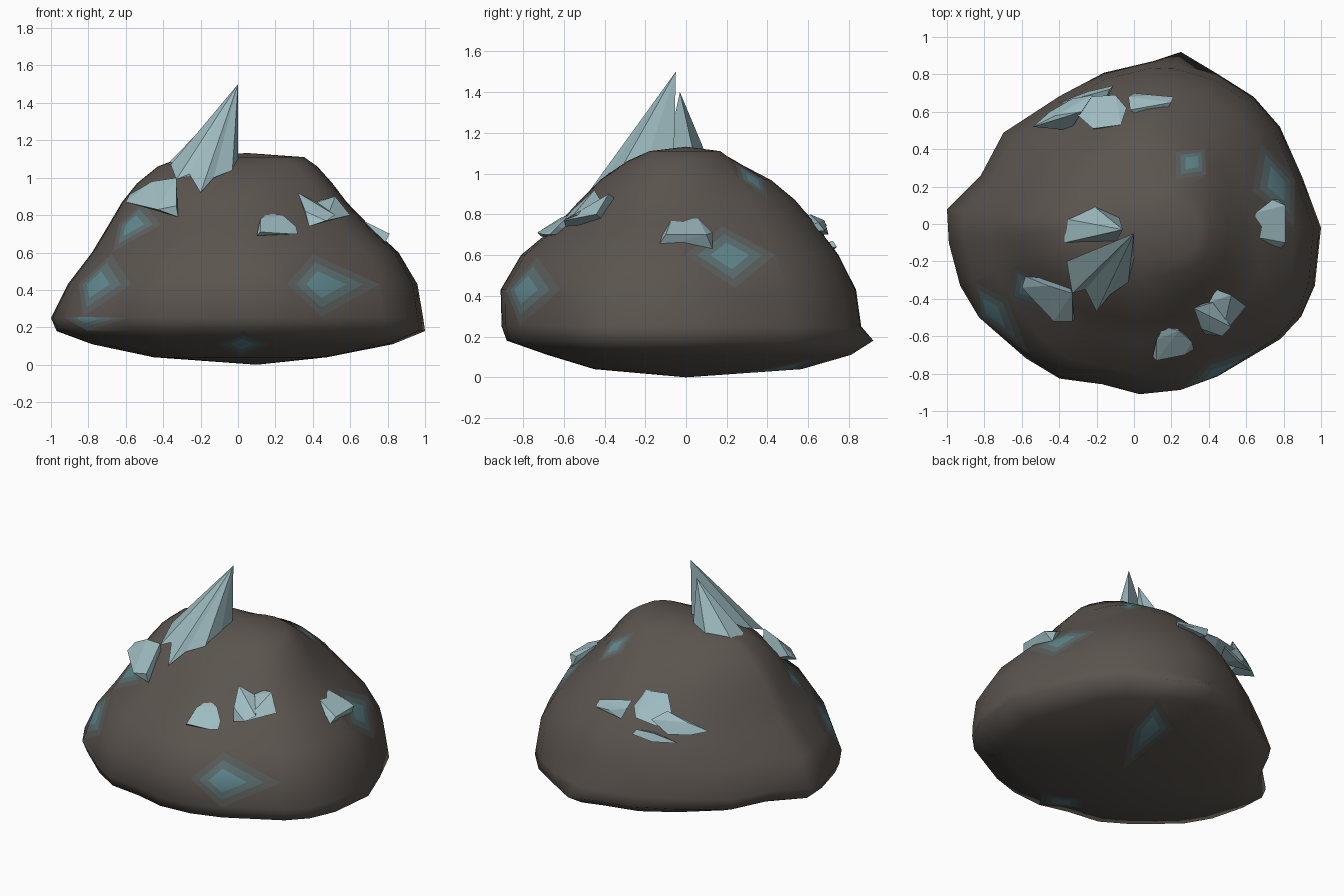
import bpy, bmesh, math
from mathutils import Vector

if "Cube" in bpy.data.objects:
    bpy.data.objects.remove(bpy.data.objects["Cube"])


def material(name, rgb):
    m = bpy.data.materials.new(name)
    m.diffuse_color = (*rgb, 1)
    m.use_nodes = True
    m.node_tree.nodes["Principled BSDF"].inputs["Base Color"].default_value = m.diffuse_color
    return m


stone = material("dark_stone", (0.105, 0.09, 0.078))
stain_tones = [material("stain_edge", (0.105, 0.115, 0.11)),
               material("stain_mid", (0.11, 0.165, 0.17)),
               material("stain_core", (0.12, 0.25, 0.275))]
crystal = material("pale_crystal", (0.34, 0.5, 0.53))


def finish(bm, name, mats, smooth):
    bmesh.ops.recalc_face_normals(bm, faces=bm.faces[:])
    me = bpy.data.meshes.new(name)
    bm.to_mesh(me)
    bm.free()
    for m in mats:
        me.materials.append(m)
    for p in me.polygons:
        p.use_smooth = smooth
    ob = bpy.data.objects.new(name, me)
    bpy.context.collection.objects.link(ob)
    return ob


# Rock: plan outline scaled by four side profiles blended around the mound
OUTLINE = [(1, -.02), (.9, .25), (.78, .52), (.64, .68), (.45, .8), (.25, .92),
           (.1, .87), (-.16, .81), (-.4, .69), (-.7, .49), (-.82, .26), (-1, .08),
           (-.99, -.1), (-.93, -.33), (-.83, -.5), (-.58, -.72), (-.4, -.83),
           (-.17, -.86), (.03, -.91), (.25, -.89), (.45, -.82), (.79, -.62),
           (.9, -.5), (.97, -.33)]
# z, then reach towards +x, +y, -x, -y
RINGS = [(.04, .47, .54, .45, .45), (.11, .82, .76, .78, .68),
         (.18, .99, .86, .97, .88), (.25, .98, .85, 1, .905),
         (.43, .95, .825, .91, .91), (.60, .85, .74, .78, .81),
         (.75, .69, .63, .69, .63), (.87, .575, .53, .62, .52),
         (.97, .5, .41, .54, .42), (1.06, .42, .23, .43, .29),
         (1.11, .35, .12, .3, .16)]
WIDEST = (.99, .86, 1, .91)


def blend(vals, x, y):
    a = vals[0] if x > 0 else vals[2]
    b = vals[1] if y > 0 else vals[3]
    return (a * x * x + b * y * y) / (x * x + y * y)


bm = bmesh.new()
rows = []
for z, *reach in RINGS:
    row = []
    for x, y in OUTLINE:
        s = blend(reach, x, y) / blend(WIDEST, x, y)
        if y > .9 and z > .2:        # the back point juts out only at the rim
            s *= .94
        row.append(bm.verts.new((x * s, y * s, z)))
    rows.append(row)
n = len(OUTLINE)
for a, b in zip(rows, rows[1:]):
    for i in range(n):
        j = (i + 1) % n
        bm.faces.new((a[i], a[j], b[j], b[i]))
for row, tip in ((rows[0], (.1, 0, 0)), (rows[-1], (.05, 0, 1.132))):
    c = bm.verts.new(tip)
    for i in range(n):
        bm.faces.new((row[i], row[(i + 1) % n], c))

# Teal stains: nested diamonds cut around rock corners, brighter inwards
STAINS = [(-.8, -.48, .43), (-.8, -.48, .25), (.43, -.78, .43), (.3, .3, .97),
          (.77, .27, .6), (-.6, -.42, .75), (.3, .5, .06), (0, -.6, .06)]
corners = bm.verts[:]
for s in STAINS:
    v = min(corners, key=lambda c: (c.co - Vector(s)).length)
    for tone, fac in enumerate((.95, .72, .6)):
        mids = {bmesh.utils.edge_split(e, v, fac)[1] for e in list(v.link_edges)}
        for f in list(v.link_faces):
            pair = [q for q in f.verts if q in mids]
            if len(pair) == 2 and len(f.verts) > 3:
                bmesh.utils.face_split(f, pair[0], pair[1])
        for f in v.link_faces:
            f.material_index = tone + 1
finish(bm, "rock_mound", [stone] + stain_tones, True)


# Crystals: faceted hulls rooted in the rock
def shard(name, pts):
    bm = bmesh.new()
    for p in pts:
        bm.verts.new(p)
    res = bmesh.ops.convex_hull(bm, input=bm.verts[:])
    junk = {g for k in ("geom_interior", "geom_unused") for g in res[k]
            if isinstance(g, bmesh.types.BMVert)}
    bmesh.ops.delete(bm, geom=list(junk), context='VERTS')
    finish(bm, name, [crystal], False)


def spike(name, tip, base):
    bm = bmesh.new()
    t = bm.verts.new(tip)
    ring = [bm.verts.new(p) for p in base]
    for a, b in zip(ring, ring[1:] + ring[:1]):
        bm.faces.new((a, b, t))
    bm.faces.new(ring)
    finish(bm, name, [crystal], False)


spike("tall_spike", (0, -.05, 1.5),
      [(-.36, -.2, 1.07), (-.33, -.37, .99), (-.26, -.35, 1.02),
       (-.2, -.47, .92), (-.13, -.38, 1.0), (-.03, -.31, 1.04), (0, -.19, 1.07),
       (0, -.06, 1.08)])
spike("short_spike", (-.06, -.03, 1.4),
      [(-.37, -.1, 1.08), (-.38, .03, 1.06), (-.22, .1, 1.09),
       (-.08, .04, 1.09), (-.1, -.1, 1.08)])
shard("front_left_shard",
      [(-.6, -.34, .87), (-.58, -.28, .91), (-.46, -.33, .98), (-.33, -.37, 1.0),
       (-.33, -.52, .85), (-.32, -.51, .79), (-.43, -.52, .83), (-.36, -.3, .82)])
# Front right crystal is a notched pair
shard("front_right_shard_a",
      [(.32, -.45, .92), (.36, -.56, .82), (.38, -.59, .74), (.47, -.6, .77),
       (.52, -.55, .8), (.42, -.42, .87), (.42, -.4, .76)])
shard("front_right_shard_b",
      [(.4, -.42, .86), (.38, -.59, .74), (.47, -.6, .77), (.6, -.44, .8),
       (.52, -.38, .9), (.44, -.35, .88), (.42, -.4, .76)])
shard("front_shard",
      [(.12, -.62, .78), (.16, -.55, .81), (.24, -.57, .8), (.31, -.63, .74),
       (.32, -.67, .7), (.27, -.7, .7), (.12, -.73, .71), (.1, -.71, .69),
       (.2, -.5, .7)])
shard("right_shard",
      [(.65, -.07, .78), (.65, .06, .78), (.74, .13, .71), (.81, .1, .7),
       (.81, -.1, .7), (.78, -.14, .64), (.77, .13, .63), (.72, -.12, .7),
       (.6, 0, .64)])
shard("back_shard_right",
      [(-.03, .68, .77), (-.02, .61, .8), (.2, .65, .76), (.21, .68, .72),
       (.1, .69, .73), (0, .7, .7), (.1, .5, .7)])
shard("back_shard_middle",
      [(-.3, .58, .77), (-.22, .51, .86), (-.07, .53, .85), (-.04, .62, .77),
       (-.1, .69, .73), (-.25, .68, .71), (-.2, .5, .68)])
shard("back_shard_left",
      [(-.54, .52, .69), (-.45, .6, .67), (-.33, .67, .67), (-.22, .69, .75),
       (-.28, .6, .79), (-.42, .58, .74), (-.34, .5, .64)])
shard("back_sliver",
      [(-.4, .65, .62), (-.24, .71, .61), (-.11, .74, .64), (-.13, .72, .67),
       (-.24, .69, .66), (-.18, .6, .62)])
